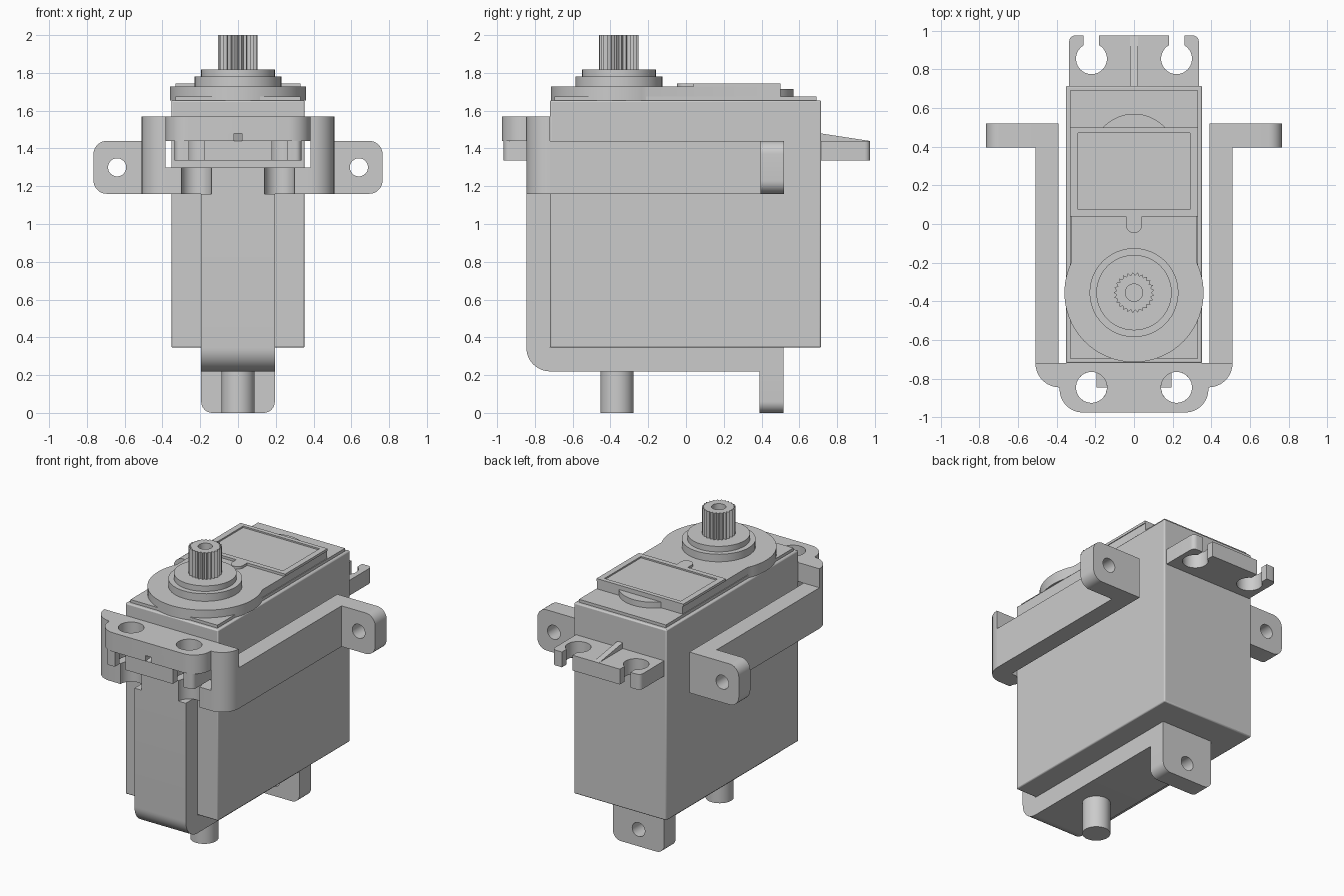
import bpy, bmesh
from math import sin, cos, pi, radians

if "Cube" in bpy.data.objects:
    bpy.data.objects.remove(bpy.data.objects["Cube"])


def arc(cx, cy, r, a0, a1, n=9):
    return [(cx + r * cos(radians(a0 + (a1 - a0) * i / n)),
             cy + r * sin(radians(a0 + (a1 - a0) * i / n))) for i in range(n + 1)]


def circle(cx, cy, r, n=48):
    return arc(cx, cy, r, 0, 360, n)[:-1]


def rect(x0, x1, y0, y1):
    return [(x0, y0), (x1, y0), (x1, y1), (x0, y1)]


def mirror_x(pts):
    return [(-x, y) for x, y in reversed(pts)]


def prism(name, pts, lo, hi, axis='z'):
    """Extrude a closed profile along an axis from lo to hi."""
    place = {'z': lambda a, b, h: (a, b, h),   # profile in x, y
             'y': lambda a, b, h: (a, h, b),   # profile in x, z
             'x': lambda a, b, h: (h, a, b)}[axis]  # profile in y, z
    bm = bmesh.new()
    bottom = [bm.verts.new(place(a, b, lo)) for a, b in pts]
    top = [bm.verts.new(place(a, b, hi)) for a, b in pts]
    n = len(pts)
    bm.faces.new(bottom)
    bm.faces.new(top)
    for i in range(n):
        j = (i + 1) % n
        bm.faces.new((bottom[i], bottom[j], top[j], top[i]))
    bmesh.ops.recalc_face_normals(bm, faces=bm.faces[:])
    mesh = bpy.data.meshes.new(name)
    bm.to_mesh(mesh)
    bm.free()
    ob = bpy.data.objects.new(name, mesh)
    bpy.context.collection.objects.link(ob)
    return ob


def select(ob):
    bpy.ops.object.select_all(action='DESELECT')
    ob.select_set(True)
    bpy.context.view_layer.objects.active = ob


def cut(ob, pts, lo, hi, axis='z'):
    cutter = prism("cutter", pts, lo, hi, axis)
    cutter.hide_render = True
    mod = ob.modifiers.new("cut", 'BOOLEAN')
    mod.operation, mod.solver, mod.object = 'DIFFERENCE', 'EXACT', cutter
    select(ob)
    bpy.ops.object.modifier_apply(modifier=mod.name)
    bpy.data.objects.remove(cutter)


# Motor case
case = prism("case", rect(-.352, .352, -.72, .715), .345, 1.655)
bev = case.modifiers.new("bevel", 'BEVEL')
bev.width, bev.segments = .008, 2
prism("case_lid", rect(-.33, .33, -.695, .69), 1.65, 1.675)

# Gear deck: round at the output shaft, straight towards the back
GY = -.355
prism("gear_deck", arc(0, GY, .36, 154.5, 385.5, 40) + [(.325, .5), (-.325, .5)], 1.655, 1.728)
prism("deck_lip", arc(0, .352, .218, 42.8, 137.2, 16), 1.675, 1.715)
cover = prism("cover_plate", [(-.33, .5), (.33, .5), (.33, .04), (.042, .04)]
              + arc(0, -.005, .042, 0, -180, 12) + [(-.042, .04), (-.33, .04)], 1.728, 1.745)
cut(cover, rect(-.29, .29, .075, .47), 1.735, 1.8)

# Output shaft with collars and splines
prism("lower_collar", circle(0, GY, .23), 1.728, 1.78)
prism("upper_collar", circle(0, GY, .195), 1.78, 1.818)
TEETH = 25
spline = [((.105 if i % 2 else .09) * cos(pi * i / TEETH),
           GY + (.105 if i % 2 else .09) * sin(pi * i / TEETH)) for i in range(2 * TEETH)]
shaft = prism("spline_shaft", spline, 1.818, 2.0)
cut(shaft, circle(0, GY, .045, 32), 1.85, 2.1)

# Mounting tabs with keyhole slots, and their sloped ribs
tab = ([(-.335, .71), (.335, .71)] + arc(.305, .945, .03, 0, 90, 5) + [(.26, .975)]
       + arc(.22, .855, .08, 60, -240, 32) + [(.18, .975), (-.18, .975)]
       + arc(-.22, .855, .08, 60, -240, 32) + [(-.26, .975)] + arc(-.305, .945, .03, 90, 180, 5))
rib = [(.71, 1.44), (.97, 1.44), (.71, 1.48)]
for side, s in (("back", 1), ("front", -1)):
    prism(side + "_tab", [(x, s * y + (.01 if s < 0 else 0)) if y > .72 else (x, s * y)
                          for x, y in tab], 1.335, 1.44)
    prism(side + "_tab_rib", [(s * y, z) for y, z in rib], -.02, .02, 'x')

# Bracket yoke clamped over the front tab
F = -.845
half = arc(-.385, -.72, .125, 180, 270) + arc(-.265, -.855, .12, 180, 270)
yoke = prism("yoke_top", half + mirror_x(half), 1.44, 1.57)
for x in (-.22, .22):
    cut(yoke, circle(x, F, .08), 1.4, 1.6)
cut(yoke, rect(-.02, .02, 1.4, 1.48), -1.1, -.6, 'y')

# Lower yoke bar, with screw clearances scooped out of its front
half = arc(-.385, -.72, .125, 180, 270) + arc(-.22, F, .08, 180, 0, 20)
prism("yoke_bottom", half + mirror_x(half), 1.16, 1.30)

# Side posts, arms and ears
post = arc(-.385, -.72, .125, 180, 270) + [(-.385, -.72)]
arm = rect(-.51, -.39, -.72, .52)
ear = arc(-.695, 1.23, .07, 270, 180) + arc(-.695, 1.37, .07, 180, 90) + [(-.51, 1.44), (-.51, 1.16)]
for side, f in (("left", lambda p: p), ("right", mirror_x)):
    prism(side + "_post", f(post), 1.30, 1.44)
    prism(side + "_arm", f(arm), 1.16, 1.44)
    lug = prism(side + "_ear", f(ear), .395, .52, 'y')
    cut(lug, f(circle(-.64, 1.30, .048, 32)), .3, .6, 'y')

# Strap down the front and under the case
strap = ([(-.72, 1.16), (F, 1.16)] + arc(-.72, .345, .125, 180, 270, 12)
         + [(.515, .22), (.515, .345), (-.72, .345)])
prism("strap", strap, -.195, .195, 'x')
foot = arc(-.135, .06, .06, 180, 270) + arc(.135, .06, .06, 270, 360) + [(.195, .22), (-.195, .22)]
foot_lug = prism("foot_ear", foot, .39, .515, 'y')
cut(foot_lug, circle(0, .115, .048, 32), .3, .6, 'y')
prism("pivot_pin", circle(0, -.365, .0875), 0, .22)

# Smooth the curved sides, keep edges crisp
for ob in list(bpy.context.scene.objects):
    select(ob)
    bpy.ops.object.shade_smooth_by_angle(angle=radians(30))
